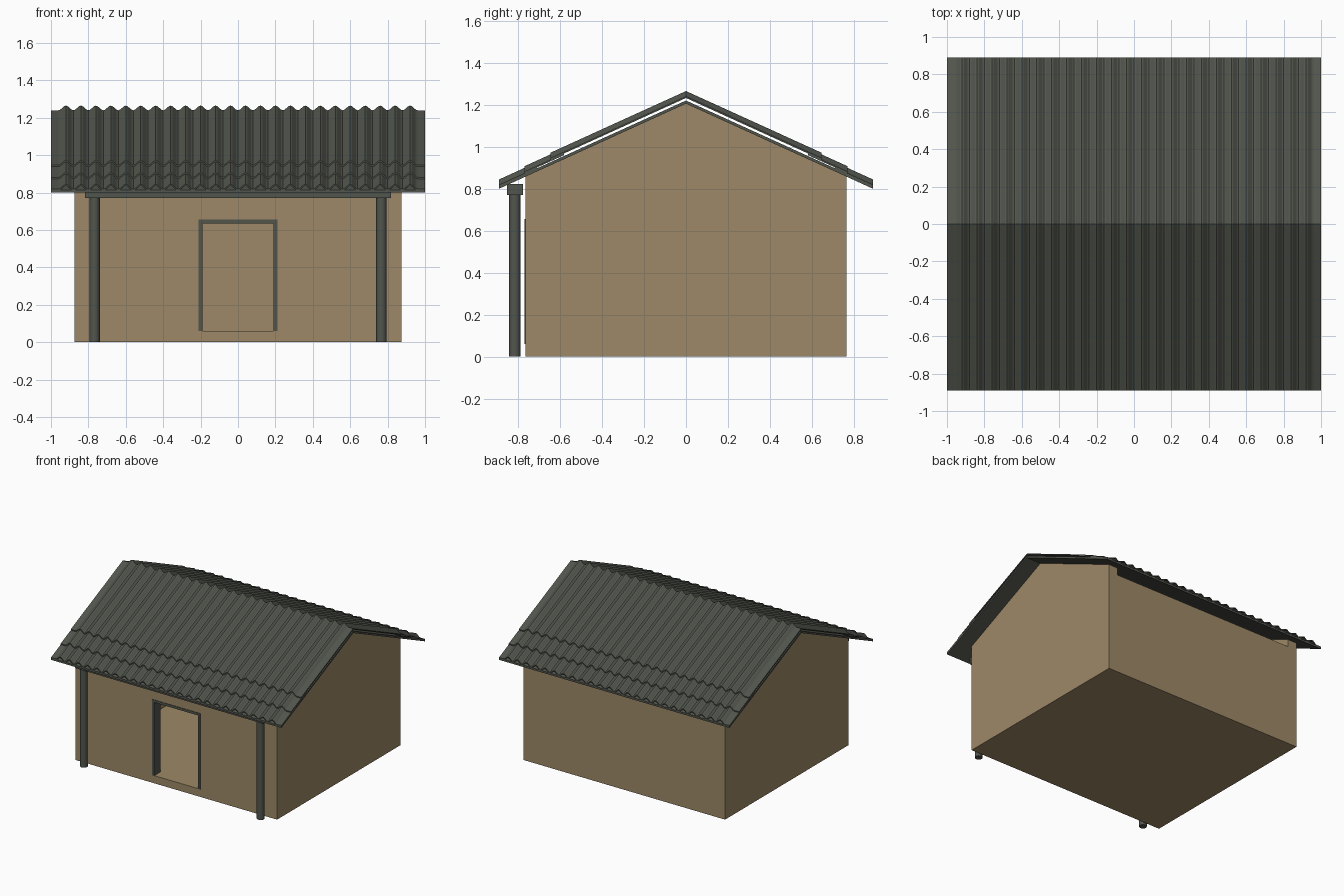
import bpy
import bmesh
import math

cube = bpy.data.objects.get("Cube")
if cube:
    bpy.data.objects.remove(cube, do_unlink=True)


def material(name, rgb):
    mat = bpy.data.materials.new(name)
    mat.use_nodes = True
    mat.diffuse_color = (*rgb, 1)
    mat.node_tree.nodes["Principled BSDF"].inputs["Base Color"].default_value = (*rgb, 1)
    return mat


tan = material("tan_plaster", (0.34, 0.25, 0.135))
grey = material("dark_grey_tile", (0.084, 0.091, 0.074))


def prism(name, outline, axis, start, end, mat):
    """Extrude a 2D outline along x (outline is y, z) or along y (outline is x, z)."""
    bm = bmesh.new()
    if axis == "x":
        verts = [bm.verts.new((start, a, z)) for a, z in outline]
        move = (end - start, 0, 0)
    else:
        verts = [bm.verts.new((a, start, z)) for a, z in outline]
        move = (0, end - start, 0)
    face = bm.faces.new(verts)
    new = bmesh.ops.extrude_face_region(bm, geom=[face])["geom"]
    bmesh.ops.translate(bm, vec=move, verts=[v for v in new if isinstance(v, bmesh.types.BMVert)])
    bmesh.ops.recalc_face_normals(bm, faces=bm.faces)
    return finish(name, bm, mat)


def finish(name, bm, mat):
    mesh = bpy.data.meshes.new(name)
    bm.to_mesh(mesh)
    bm.free()
    mesh.materials.append(mat)
    obj = bpy.data.objects.new(name, mesh)
    bpy.context.collection.objects.link(obj)
    return obj


def box(name, x, y, z, mat):
    return prism(name, [(x[0], z[0]), (x[1], z[0]), (x[1], z[1]), (x[0], z[1])],
                 "y", y[0], y[1], mat)


# Main dimensions
WALL_X, WALL_Y, INNER_X, INNER_Y = 0.875, 0.765, 0.795, 0.69
WALL_TOP, FLOOR = 0.80, 0.06
DOOR_X, DOOR_TOP = 0.21, 0.655
EAVE_Y, SLOPE = 0.89, 0.455
SLAB_LOW, SLAB_HIGH = 1.205, 1.22

# Gable end walls, reaching up to the roof
eave_z = SLAB_LOW - SLOPE * WALL_Y
gable = [(-WALL_Y, 0), (WALL_Y, 0), (WALL_Y, eave_z), (0, SLAB_LOW), (-WALL_Y, eave_z)]
for side, s in (("left", 1), ("right", -1)):
    prism(side + "_gable_wall", gable, "x", s * INNER_X, s * WALL_X, tan)

# Lower long walls, the front one with a doorway
box("back_wall", (-INNER_X, INNER_X), (INNER_Y, WALL_Y), (0, WALL_TOP), tan)
front = [(-INNER_X, 0), (-DOOR_X, 0), (-DOOR_X, DOOR_TOP), (DOOR_X, DOOR_TOP),
         (DOOR_X, 0), (INNER_X, 0), (INNER_X, WALL_TOP), (-INNER_X, WALL_TOP)]
prism("front_wall", front, "y", -WALL_Y, -INNER_Y, tan)
box("door_sill", (-DOOR_X, DOOR_X), (-WALL_Y, -INNER_Y), (0, FLOOR), tan)
box("floor", (-INNER_X, INNER_X), (-INNER_Y, INNER_Y), (0, FLOOR), tan)

# Door frame
t = 0.019
frame = [(-DOOR_X, FLOOR), (t - DOOR_X, FLOOR), (t - DOOR_X, DOOR_TOP - t),
         (DOOR_X - t, DOOR_TOP - t), (DOOR_X - t, FLOOR), (DOOR_X, FLOOR),
         (DOOR_X, DOOR_TOP), (-DOOR_X, DOOR_TOP)]
prism("door_frame", frame, "y", -WALL_Y - 0.004, -INNER_Y, grey)

# Porch posts and beam
POST_Y = -0.815
for side, s in (("left", 1), ("right", -1)):
    bpy.ops.mesh.primitive_cylinder_add(vertices=16, radius=0.028, depth=0.78,
                                        location=(s * 0.767, POST_Y, 0.39))
    post = bpy.context.object
    post.name = side + "_porch_post"
    post.data.materials.append(grey)
    bpy.ops.object.shade_smooth_by_angle()
box("porch_beam", (-0.817, 0.817), (POST_Y - 0.038, POST_Y + 0.038), (0.77, 0.822), grey)

# Thin roof deck
drop = SLOPE * EAVE_Y
deck = [(-EAVE_Y, SLAB_LOW - drop), (0, SLAB_LOW), (EAVE_Y, SLAB_LOW - drop),
        (EAVE_Y, SLAB_HIGH - drop), (0, SLAB_HIGH), (-EAVE_Y, SLAB_HIGH - drop)]
prism("roof_deck", deck, "x", -1, 1, grey)

# Corrugated tile courses, each lower one tucked under the one above
WAVES, STEPS = 25, 8
CREST, TROUGH, THICK = 1.265, 1.24, 0.008


def wave(x):
    if abs(x) > 0.96:
        return TROUGH
    return TROUGH + (CREST - TROUGH) * (0.5 - 0.5 * math.cos(2 * math.pi * x / 0.08))


def tile_course(name, side, y0, y1, sink):
    bm = bmesh.new()
    count = WAVES * STEPS
    rows = []
    for i in range(count + 1):
        x = 2 * i / count - 1
        top = wave(x) - sink
        rows.append([bm.verts.new((x, side * y, top - SLOPE * y - d))
                     for y, d in ((y0, 0), (y1, 0), (y1, THICK), (y0, THICK))])
    for a, b in zip(rows, rows[1:]):
        for k in range(4):
            n = (k + 1) % 4
            bm.faces.new((a[k], a[n], b[n], b[k]))
    bm.faces.new(rows[0])
    bm.faces.new(rows[-1])
    bmesh.ops.recalc_face_normals(bm, faces=bm.faces)
    finish(name, bm, grey)


courses = (("upper", 0, 0.645, 0), ("middle", 0.58, 0.77, 0.008), ("eave", 0.71, EAVE_Y, 0.016))
for side, s in (("front", -1), ("back", 1)):
    for label, y0, y1, sink in courses:
        tile_course(f"{side}_{label}_tiles", s, y0, y1, sink)
